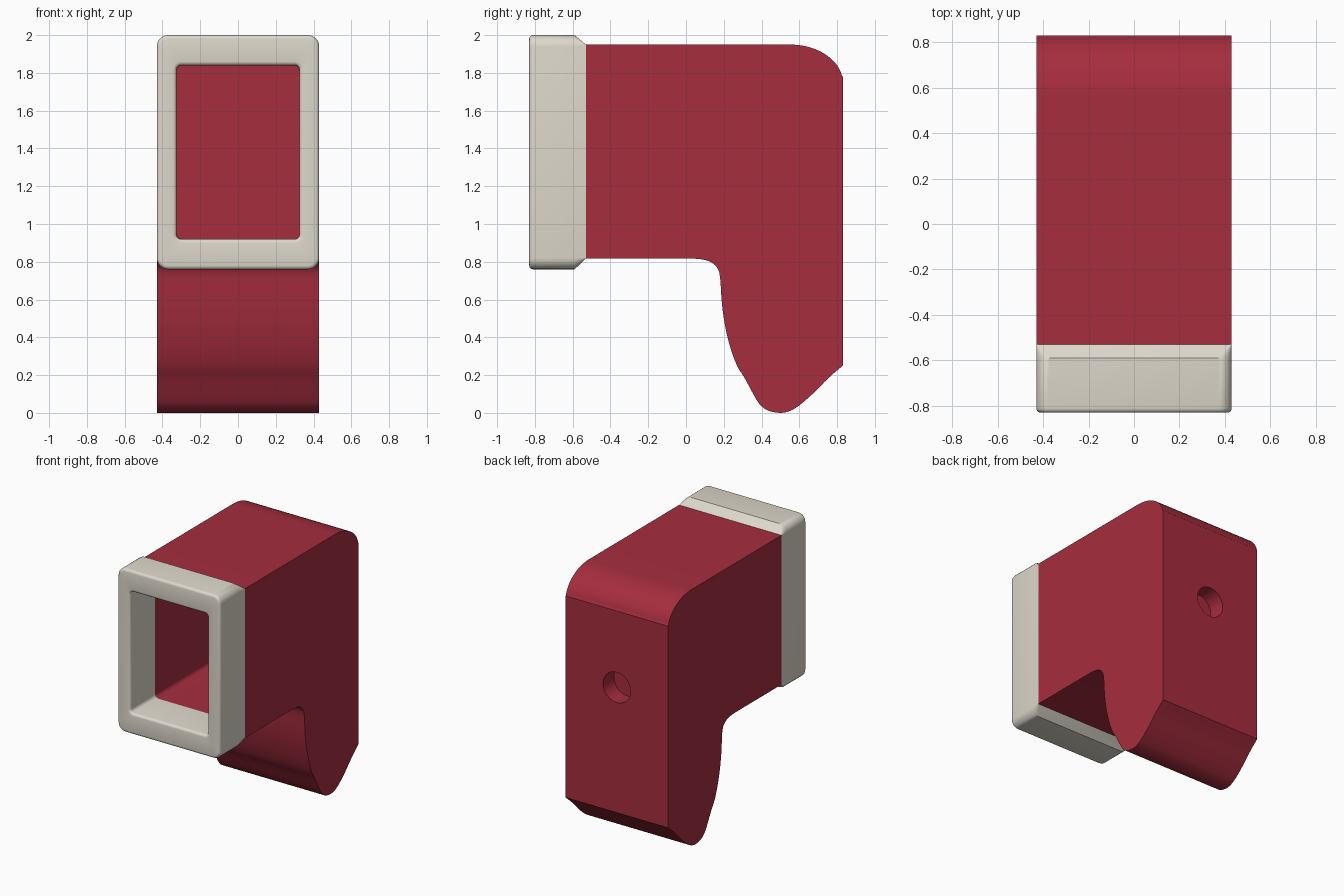
import bpy, bmesh, math
from mathutils import Vector

if "Cube" in bpy.data.objects:
    bpy.data.objects.remove(bpy.data.objects["Cube"])


def material(name, rgb):
    m = bpy.data.materials.new(name)
    m.diffuse_color = (*rgb, 1)
    m.use_nodes = True
    m.node_tree.nodes["Principled BSDF"].inputs["Base Color"].default_value = m.diffuse_color
    return m


def finish(bm, name, mat=None):
    bmesh.ops.recalc_face_normals(bm, faces=bm.faces)
    me = bpy.data.meshes.new(name)
    bm.to_mesh(me)
    bm.free()
    ob = bpy.data.objects.new(name, me)
    bpy.context.collection.objects.link(ob)
    if mat:
        me.materials.append(mat)
    return ob


def smooth(ob):
    bpy.ops.object.select_all(action='DESELECT')
    ob.select_set(True)
    bpy.context.view_layer.objects.active = ob
    bpy.ops.object.shade_smooth_by_angle(angle=math.radians(30))


def spline(pts, n=3):
    # Catmull-Rom through the given points, ends held
    p = [Vector(q) for q in pts]
    p = [2 * p[0] - p[1]] + p + [2 * p[-1] - p[-2]]
    out = []
    for a, b, c, d in zip(p, p[1:], p[2:], p[3:]):
        for i in range(n):
            t = i / n
            out.append(0.5 * (2 * b + (c - a) * t + (2 * a - 5 * b + 4 * c - d) * t * t
                              + (3 * b - a - 3 * c + d) * t ** 3))
    return out + [p[-2]]


def ring(bm, y, hx, z0, z1, r, seg=6):
    # rounded rectangle facing along y
    vs = []
    corners = [(hx - r, z1 - r), (r - hx, z1 - r), (r - hx, z0 + r), (hx - r, z0 + r)]
    for k, (cx, cz) in enumerate(corners):
        for i in range(seg + 1):
            a = math.pi / 2 * (k + i / seg)
            vs.append(bm.verts.new((cx + r * math.cos(a), y, cz + r * math.sin(a))))
    return vs


def loft(bm, rings, closed=False):
    pairs = list(zip(rings, rings[1:]))
    if closed:
        pairs.append((rings[-1], rings[0]))
    for a, b in pairs:
        for i in range(len(a)):
            j = (i + 1) % len(a)
            bm.faces.new((a[i], a[j], b[j], b[i]))
    if not closed:
        bm.faces.new(rings[0])
        bm.faces.new(rings[-1])


red = material("red", (0.38, 0.026, 0.048))
cream = material("cream", (0.73, 0.69, 0.60))

# body: side profile extruded across x
arc = [(0.55 + 0.28 * math.sin(a), 1.75 + 0.20 * math.cos(a))
       for a in [math.radians(80) * i / 14 for i in range(15)]]
tip = spline([(0.83, 0.25), (0.76, 0.19), (0.67, 0.10), (0.60, 0.04), (0.55, 0.01), (0.50, 0),
              (0.44, 0.01), (0.40, 0.035), (0.37, 0.075), (0.31, 0.185), (0.27, 0.25),
              (0.235, 0.345), (0.207, 0.46), (0.19, 0.58), (0.182, 0.70), (0.172, 0.755),
              (0.145, 0.79), (0.10, 0.81), (0.04, 0.817)])
profile = [(-0.53, 1.95)] + arc + [(0.83, 1.78)] + [tuple(v) for v in tip] + [(-0.53, 0.817)]
bm = bmesh.new()
sides = [[bm.verts.new((x, y, z)) for y, z in profile] for x in (-0.43, 0.43)]
loft(bm, sides)
body = finish(bm, "body", red)

# front cavity and rear blind hole
bm = bmesh.new()
loft(bm, [ring(bm, y, 0.325, 0.92, 1.84, 0.03) for y in (-0.7, 0.55)])
cavity = finish(bm, "cavity_cutter", red)
bm = bmesh.new()
loft(bm, [ring(bm, y, 0.115, 1.085, 1.315, 0.1149, 10) for y in (0.70, 0.95)])
bmesh.ops.remove_doubles(bm, verts=bm.verts, dist=0.001)
hole = finish(bm, "hole_cutter", red)
bpy.context.view_layer.objects.active = body
for cutter in (cavity, hole):
    cutter.hide_render = True
    mod = body.modifiers.new("cut", 'BOOLEAN')
    mod.operation = 'DIFFERENCE'
    mod.solver = 'EXACT'
    mod.object = cutter
    bpy.ops.object.modifier_apply(modifier=mod.name)
    bpy.data.objects.remove(cutter)
smooth(body)

# collar: closed loft from rear outer edge, round the front lip, to rear inner edge
bm = bmesh.new()
secs = [(-0.53, 0.43, 0.817, 1.95, 0.004), (-0.59, 0.43, 0.76, 2.0, 0.06)]
b = 0.02
for i in range(5):
    a = math.pi / 2 * i / 4
    d = b * (1 - math.cos(a))
    secs.append((-0.83 + b - b * math.sin(a), 0.43 - d, 0.76 + d, 2.0 - d, 0.06 - d))
for i in range(5):
    a = math.pi / 2 * i / 4
    d = b * (1 - math.sin(a))
    secs.append((-0.83 + b - b * math.cos(a), 0.325 + d, 0.92 - d, 1.84 + d, 0.025 + d))
secs.append((-0.53, 0.325, 0.92, 1.84, 0.03))
loft(bm, [ring(bm, *s) for s in secs], closed=True)
smooth(finish(bm, "collar", cream))
